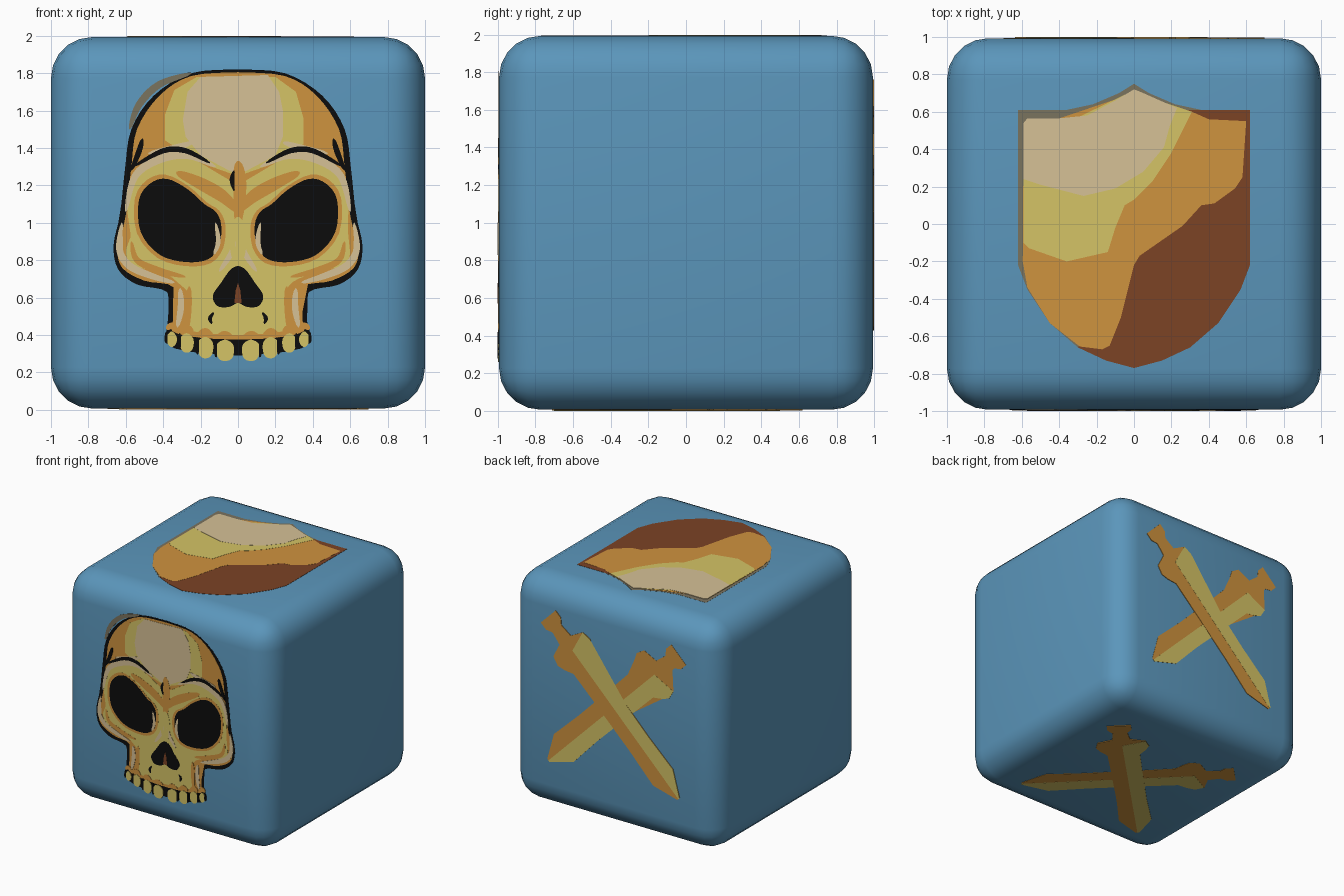
import bpy, bmesh, math
from mathutils import Vector

if "Cube" in bpy.data.objects:
    bpy.data.objects.remove(bpy.data.objects["Cube"])


def srgb(r, g, b):
    f = lambda c: c / 12.92 if c <= 0.04045 else ((c + 0.055) / 1.055) ** 2.4
    return (f(r / 255), f(g / 255), f(b / 255), 1)


PALETTE = {
    "blue": (91, 150, 187), "black": (12, 12, 12), "brown": (124, 67, 37),
    "orange": (207, 147, 62), "yellow": (213, 196, 102), "tan": (214, 193, 150),
    "olive_grey": (122, 115, 95),
}
MATS = {}
for name, rgb in PALETTE.items():
    MATS[name] = bpy.data.materials.new(name)
    MATS[name].diffuse_color = srgb(*rgb)
COLOURS = list(PALETTE)
HALF, STEP = 0.993, 0.001


def curve(pts, n=4, closed=True):
    """Round a point list with a Catmull-Rom spline."""
    out, m = [], len(pts)
    for i in range(m if closed else m - 1):
        ids = [i - 1, i, i + 1, i + 2]
        a, b, c, d = [Vector(pts[k % m] if closed else pts[min(max(k, 0), m - 1)]) for k in ids]
        for j in range(n):
            t = j / n
            p = 0.5 * (2 * b + (c - a) * t + (2 * a - 5 * b + 4 * c - d) * t * t
                       + (3 * b - a - 3 * c + d) * t ** 3)
            out.append((p.x, p.y))
    if not closed:
        out.append(pts[-1])
    return out


def flip(pts):
    return [(-x, y) for x, y in pts]


def whole(half):
    """Close a right-hand profile with its mirror image."""
    c = curve(half, 4, False)
    return c + [p for p in flip(c)[::-1] if abs(p[0]) > 1e-4]


def stroke(pts, w):
    """Leaf-shaped brush stroke along a path."""
    path = [Vector(p) for p in curve(pts, 5, False)]
    left, right = [], []
    for i, p in enumerate(path):
        d = (path[min(i + 1, len(path) - 1)] - path[max(i - 1, 0)]).normalized()
        k = w * (0.15 + 0.85 * math.sin(math.pi * i / (len(path) - 1)) ** 0.6) / 2
        left.append(tuple(p + Vector((-d.y, d.x)) * k))
        right.append(tuple(p - Vector((-d.y, d.x)) * k))
    return left + right[::-1]


class Decal:
    """Thin stacked plates lying on one side of the cube."""

    def __init__(self, name, origin, right, up):
        self.name, self.bm = name, bmesh.new()
        self.o, self.r, self.u = Vector(origin), Vector(right), Vector(up)
        self.n = self.r.cross(self.u)

    def add(self, pts, colour, layer):
        area = sum(a[0] * b[1] - b[0] * a[1] for a, b in zip(pts, pts[1:] + pts[:1]))
        if area < 0:
            pts = pts[::-1]
        rings = [[self.bm.verts.new(self.o + self.r * x + self.u * y + self.n * h) for x, y in pts]
                 for h in (0, layer * STEP)]
        low, top = rings
        m = len(pts)
        faces = [self.bm.faces.new(top)]
        faces += [self.bm.faces.new((low[i], low[(i + 1) % m], top[(i + 1) % m], top[i])) for i in range(m)]
        for f in faces:
            f.material_index = COLOURS.index(colour)

    def pair(self, pts, colour, layer):
        self.add(pts, colour, layer)
        self.add(flip(pts), colour, layer)

    def finish(self):
        me = bpy.data.meshes.new(self.name)
        bmesh.ops.triangulate(self.bm, faces=[f for f in self.bm.faces if len(f.verts) > 4])
        self.bm.to_mesh(me)
        self.bm.free()
        for c in COLOURS:
            me.materials.append(MATS[c])
        bpy.context.collection.objects.link(bpy.data.objects.new(self.name, me))


# Rounded cube body
bpy.ops.mesh.primitive_cube_add(size=2, location=(0, 0, 1))
body = bpy.context.object
body.name = "rounded_cube"
body.scale = (1, HALF, HALF)
bpy.ops.object.transform_apply(location=False, rotation=False, scale=True)
body.data.materials.append(MATS["blue"])
bev = body.modifiers.new("round_edges", "BEVEL")
bev.width, bev.segments = 0.22, 5
bpy.ops.object.modifier_apply(modifier="round_edges")
bpy.ops.object.shade_smooth_by_angle(angle=math.radians(40))

# Skull on the front
d = Decal("skull_plate", (0, -HALF, 0), (1, 0, 0), (0, 0, 1))
d.add(whole([(0, 1.82), (.25, 1.80), (.45, 1.68), (.57, 1.5), (.605, 1.28), (.63, 1.05), (.665, .88),
             (.64, .75), (.54, .67), (.38, .63), (.365, .5), (.385, .36), (.25, .31), (0, .29)]), "black", 1)
d.add(whole([(0, 1.805), (.25, 1.785), (.42, 1.68), (.54, 1.5), (.57, 1.3), (.59, 1.12), (.61, .98),
             (.645, .87), (.62, .76), (.5, .69), (.345, .655), (.34, .5), (.35, .42), (.2, .385), (0, .375)]),
      "orange", 2)
# shaded rim of the dome
d.add(stroke([(-.58, 1.5), (-.53, 1.63), (-.42, 1.74), (-.25, 1.80)], .04), "olive_grey", 3)
# forehead bands
d.add([(-.22, 1.78), (-.34, 1.71), (-.39, 1.58), (-.39, 1.44), (-.2, 1.32), (0, 1.25), (.2, 1.32),
       (.35, 1.42), (.35, 1.56), (.31, 1.7), (.2, 1.78)], "yellow", 3)
d.add([(-.2, 1.78), (-.27, 1.7), (-.295, 1.55), (-.28, 1.46), (-.2, 1.36), (-.03, 1.27), (.03, 1.27), (.2, 1.36),
       (.24, 1.46), (.24, 1.6), (.22, 1.7), (.16, 1.79)], "tan", 4)
# face, brows and cheeks
d.add(whole([(0, 1.2), (.1, 1.26), (.25, 1.34), (.4, 1.34), (.53, 1.25), (.59, 1.08), (.57, .95), (.6, .84),
             (.55, .77), (.4, .73), (.27, .66), (.25, .5), (.24, .42), (0, .40)]), "yellow", 4)
eye = [(.53, 1.12), (.47, 1.21), (.38, 1.235), (.27, 1.18), (.18, 1.1), (.12, 1.06), (.09, .99),
       (.10, .88), (.16, .805), (.28, .79), (.42, .83), (.52, .95)]
d.pair(curve([(.315 + (x - .315) * 1.1, 1.01 + (z - 1.01) * 1.1) for x, z in eye], 3), "orange", 5)
d.pair(curve(eye), "black", 6)
d.pair(stroke([(0, 1.06), (.08, 1.14), (.2, 1.21), (.33, 1.27)], .07), "orange", 5)
d.add(stroke([(0, 1.33), (.01, 1.2), (0, .98)], .07), "orange", 5)
d.add(stroke([(-.02, 1.28), (-.035, 1.23), (-.02, 1.17)], .02), "black", 6)
d.pair(stroke([(.12, 1.30), (.27, 1.36), (.42, 1.34), (.55, 1.25), (.6, 1.06)], .045), "tan", 5)
d.pair(stroke([(.15, 1.32), (.28, 1.385), (.4, 1.385), (.56, 1.30)], .03), "black", 6)
d.pair(stroke([(.24, 1.43), (.34, 1.40), (.48, 1.37)], .035), "tan", 5)
d.pair(stroke([(.51, 1.45), (.53, 1.38), (.57, 1.28)], .03), "black", 6)
d.pair(stroke([(.12, 1.0), (.105, .9), (.13, .83)], .025), "tan", 7)
d.pair(stroke([(.62, 1.0), (.635, .86), (.58, .77), (.46, .715), (.34, .68)], .04), "tan", 5)
d.pair(stroke([(.57, .9), (.54, .8), (.42, .745), (.28, .71)], .035), "orange", 5)
d.pair(stroke([(.26, .66), (.265, .55), (.27, .43)], .035), "orange", 5)
d.pair(stroke([(.31, .65), (.305, .55), (.325, .44)], .035), "tan", 5)
d.add(stroke([(0, 1.03), (.0, .9), (0, .78)], .09), "yellow", 6)
d.pair(stroke([(.015, .9), (.04, .83), (.10, .74)], .03), "tan", 6)
# nose
d.add(whole([(0, .77), (.04, .75), (.09, .68), (.135, .61), (.11, .555), (.05, .55), (0, .575)]), "black", 6)
d.add([(-.02, .57), (.02, .57), (.012, .64), (0, .68), (-.012, .64)], "brown", 7)
d.pair(stroke([(.13, .52), (.15, .49), (.14, .46)], .02), "black", 6)
# teeth with gum line
for x, w, lo, hi in [(.07, .046, .26, .375), (.175, .04, .275, .39), (.275, .036, .305, .41), (.355, .027, .335, .42)]:
    d.pair(curve([(x - w, hi - .03), (x, hi), (x + w, hi - .03), (x + w * .8, lo + .02),
                  (x, lo), (x - w * .9, lo + .02)]), "yellow", 5)
    d.pair(stroke([(x - w, hi + .005), (x, hi + .03), (x + w, hi + .01)], .035), "orange", 6)
    d.pair(stroke([(x + w, hi), (x + w * 1.1, (lo + hi) / 2), (x + w, lo + .02)], .018), "black", 7)
d.finish()

# Shield on the top
d = Decal("shield_plate", (0, 0, 1 + HALF), (1, 0, 0), (0, 1, 0))
edge = [(0, .75), (.08, .70), (.22, .64), (.36, .61), (.62, .61), (.62, -.22), (.57, -.35), (.45, -.53),
        (.3, -.66), (.15, -.73), (0, -.77)]
d.add(edge + flip(edge[1:-1])[::-1], "olive_grey", 1)
d.add([(.27, .61), (.36, .61)] + edge[4:] + [(-.15, -.73), (-.3, -.66), (-.2, -.5), (0, 0)], "brown", 2)
d.add([(.31, .6), (.4, .56), (.6, .55), (.58, .25), (.54, .19), (.43, .11), (.36, .10), (.26, -.01), (.03, -.17),
       (0, -.22), (-.07, -.5), (-.13, -.65), (-.17, -.67), (-.29, -.655), (-.45, -.53), (-.57, -.34), (-.595, -.2),
       (-.59, .5), (0, .7)], "orange", 3)
d.add([(-.59, -.1), (-.56, -.13), (-.36, -.2), (-.14, -.15), (-.1, -.02), (-.05, .1), (0, .13), (.1, .23),
       (.2, .38), (.31, .6), (.1, .67), (0, .715), (-.3, .57), (-.59, .5)], "yellow", 4)
d.add([(-.59, .24), (-.5, .21), (-.27, .15), (-.1, .19), (.05, .28), (.16, .41), (.19, .52), (.23, .62),
       (.05, .7), (0, .72), (-.1, .66), (-.25, .58), (-.4, .565), (-.57, .565), (-.59, .54)], "tan", 5)
d.finish()

# Crossed swords on the back and the underside
SWORD = [(-.84, .015), (-.63, .135), (-.3, .125), (.2, .13), (.45, .135), (.52, .19), (.58, .22), (.66, .2),
         (.70, .075), (.81, .06), (.86, .10), (.93, .10)]
AXIS = .045


def place(pts, side, shift):
    k = math.sqrt(0.5)
    return [(side * (s - t - AXIS) * k, (s + t + AXIS) * k + shift) for s, t in pts]


for name, origin, right, up, shift in [
        ("back_swords_plate", (0, HALF, 1), (-1, 0, 0), (0, 0, 1), 0),
        ("underside_swords_plate", (0, 0, 1 - HALF), (-1, 0, 0), (0, 1, 0), -.14)]:
    d = Decal(name, origin, right, up)
    for side, layer in ((1, 2), (-1, 5)):
        full = SWORD + [(s, -w) for s, w in SWORD[::-1]]
        d.add(place(full, side, shift), "orange", layer)
        lit = [(s, -side * w) for s, w in SWORD[:8]]
        d.add(place(lit + [(.6, 0), (-.84, 0)], side, shift), "yellow", layer + 1)
    d.finish()

for m in bpy.data.materials:
    if m.users and not m.is_grease_pencil:
        m.use_nodes = True
        m.node_tree.nodes["Principled BSDF"].inputs["Base Color"].default_value = m.diffuse_color
